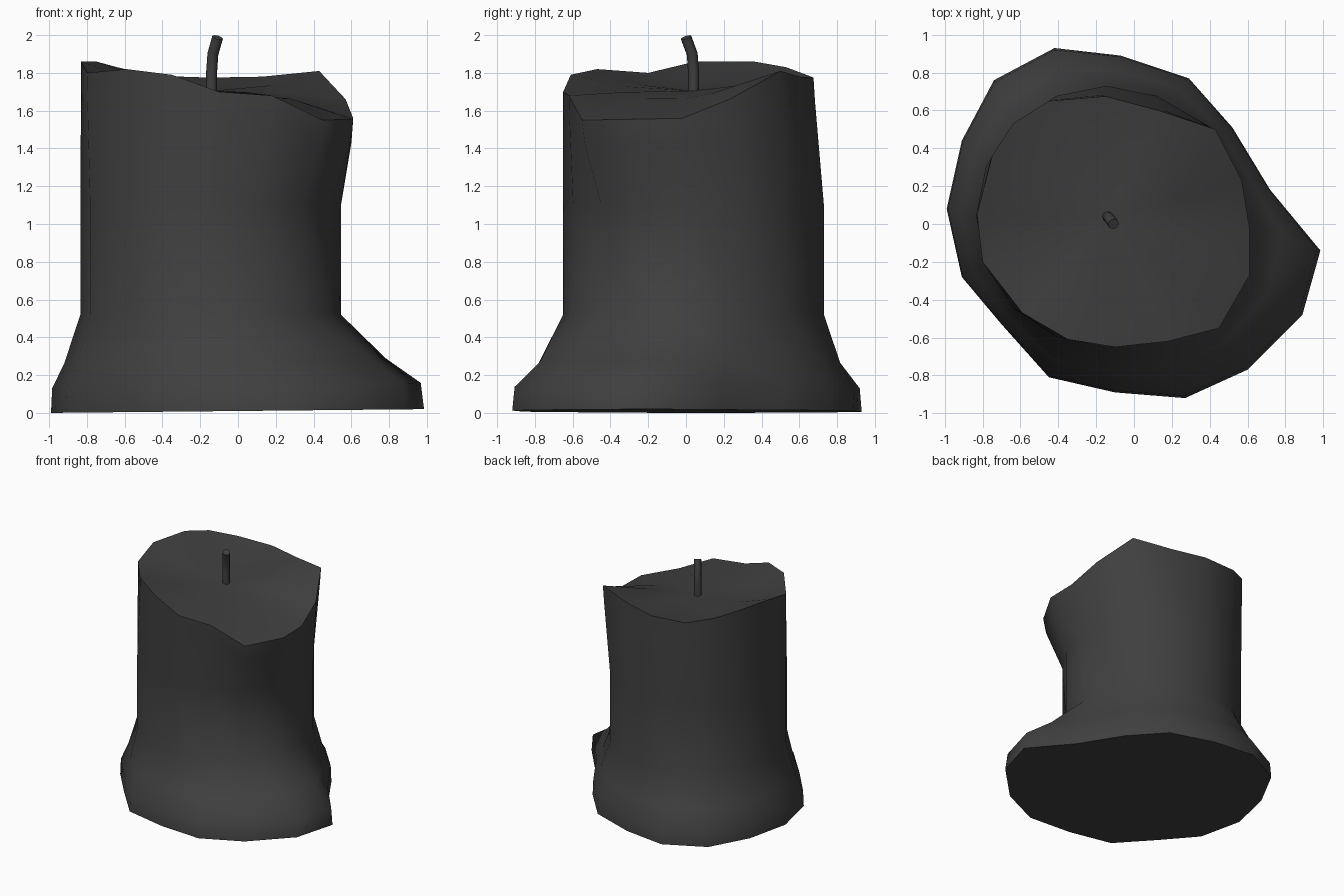
import bpy, bmesh, math
from mathutils import Vector

if "Cube" in bpy.data.objects:
    bpy.data.objects.remove(bpy.data.objects["Cube"])

N = 16
# Foot outline of the spilled wax, clockwise from the drip on the right
foot_xy = [(.985, -.14), (.89, -.48), (.60, -.77), (.27, -.92), (-.10, -.89), (-.45, -.81),
           (-.70, -.53), (-.91, -.28), (-.99, .08), (-.91, .44), (-.74, .76), (-.42, .93),
           (-.07, .89), (.29, .77), (.52, .51), (.72, .18)]
# Uneven melted rim
rim = [Vector(p) for p in [
    (.61, -.02, 1.56), (.61, -.27, 1.555), (.45, -.55, 1.55), (.18, -.62, 1.68),
    (-.10, -.65, 1.70), (-.35, -.61, 1.79), (-.59, -.47, 1.82), (-.80, -.20, 1.80),
    (-.83, .05, 1.86), (-.75, .36, 1.86), (-.64, .53, 1.83), (-.45, .65, 1.785),
    (-.15, .675, 1.775), (.13, .60, 1.78), (.43, .50, 1.81), (.57, .23, 1.66)]]


def body(z):
    c = Vector((-.145, .04, z))
    return [c + .69 * Vector((math.cos(a), math.sin(a), 0))
            for a in (-math.tau * i / N for i in range(N))]


def mix(a, b, t, z=None):
    out = [p.lerp(q, t) for p, q in zip(a, b)]
    if z is not None:
        for p in out:
            p.z = z + .03 * max(p.x, 0)
    return out


foot = [Vector((x, y, .01 + .01 * x)) for x, y in foot_xy]
low, mid = body(.52), body(1.1)
centre = Vector((-.13, .03, 1.705))
shoulder = mix(mid, rim, .85)
for p, q in zip(shoulder, rim):
    p.z = q.z - .13
pool = [p.lerp(centre, .45) for p in rim]
for p in pool:
    p.z = p.z * .5 + centre.z * .5
rings = [foot, mix(foot, low, .04, .13), mix(foot, low, .46, .265),
         low, mid, shoulder, rim, pool]

# Wax body: lofted rings, flat underside, shallow melted top
bm = bmesh.new()
loops = [[bm.verts.new(p) for p in r] for r in rings]
for a, b in zip(loops, loops[1:]):
    for i in range(N):
        j = (i + 1) % N
        bm.faces.new((a[i], b[i], b[j], a[j]))
bm.faces.new(loops[0])
tip = bm.verts.new(centre)
for i in range(N):
    bm.faces.new((loops[-1][i], tip, loops[-1][(i + 1) % N]))
bmesh.ops.recalc_face_normals(bm, faces=bm.faces)
mesh = bpy.data.meshes.new("candle_wax")
bm.to_mesh(mesh)
bm.free()
wax = bpy.data.objects.new("candle_wax", mesh)
bpy.context.collection.objects.link(wax)

# Wick: bent eight-sided tube
path = [Vector(p) for p in [(-.14, .04, 1.68), (-.14, .04, 1.80), (-.133, .033, 1.90), (-.108, .0, 1.988)]]
bm = bmesh.new()
tubes = []
for k, p in enumerate(path):
    d = (path[min(k + 1, 3)] - path[max(k - 1, 0)]).normalized()
    u = d.cross(Vector((0, 1, 0))).normalized()
    v = d.cross(u)
    tubes.append([bm.verts.new(p + .029 * (u * math.cos(a) + v * math.sin(a)))
                  for a in (math.tau * i / 8 for i in range(8))])
for a, b in zip(tubes, tubes[1:]):
    for i in range(8):
        j = (i + 1) % 8
        bm.faces.new((a[i], a[j], b[j], b[i]))
bm.faces.new(tubes[0])
bm.faces.new(tubes[-1])
bmesh.ops.recalc_face_normals(bm, faces=bm.faces)
mesh = bpy.data.meshes.new("wick")
bm.to_mesh(mesh)
bm.free()
wick = bpy.data.objects.new("wick", mesh)
bpy.context.collection.objects.link(wick)

# Dark wax colour and smooth shading
mat = bpy.data.materials.new("dark_wax")
mat.diffuse_color = (.05, .05, .05, 1)
mat.use_nodes = True
mat.node_tree.nodes["Principled BSDF"].inputs["Base Color"].default_value = mat.diffuse_color
for ob in (wax, wick):
    ob.data.materials.append(mat)
    bpy.ops.object.select_all(action='DESELECT')
    ob.select_set(True)
    bpy.context.view_layer.objects.active = ob
    bpy.ops.object.shade_smooth_by_angle(angle=math.radians(60))
